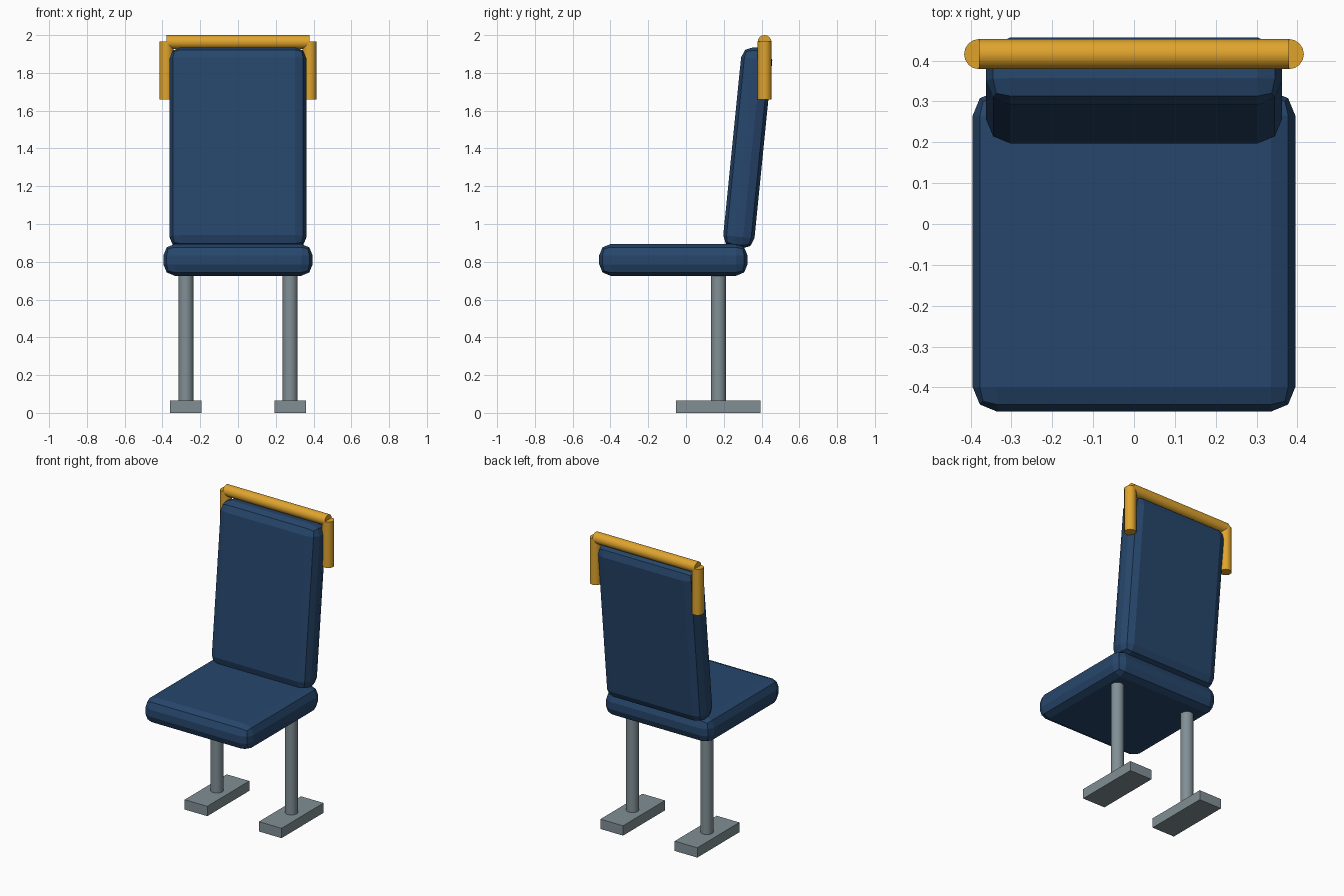
import bpy, math

if "Cube" in bpy.data.objects:
    bpy.data.objects.remove(bpy.data.objects["Cube"])


def material(name, rgb):
    m = bpy.data.materials.new(name)
    m.diffuse_color = (*rgb, 1.0)
    m.use_nodes = True
    m.node_tree.nodes["Principled BSDF"].inputs["Base Color"].default_value = m.diffuse_color
    return m


BLUE = material("navy fabric", (0.02, 0.062, 0.15))
YELLOW = material("yellow rail", (0.74, 0.37, 0.027))
GREY = material("grey metal", (0.22, 0.275, 0.30))


def box(name, size, loc, mat, bevel=0.0, tilt=0.0):
    bpy.ops.mesh.primitive_cube_add(size=1, location=loc)
    ob = bpy.context.object
    ob.name = name
    ob.scale = size
    bpy.ops.object.transform_apply(location=False, rotation=False, scale=True)
    ob.rotation_euler.x = tilt
    ob.data.materials.append(mat)
    if bevel:
        mod = ob.modifiers.new("rounded edges", 'BEVEL')
        mod.width = bevel
        mod.segments = 2
    return ob


def rod(name, radius, length, loc, mat, along_x=False):
    bpy.ops.mesh.primitive_cylinder_add(vertices=16, radius=radius, depth=length, location=loc)
    ob = bpy.context.object
    ob.name = name
    if along_x:
        ob.rotation_euler.y = math.pi / 2
    ob.data.materials.append(mat)
    bpy.ops.object.shade_smooth_by_angle(angle=math.radians(30))
    return ob


# Cushions
box("seat", (0.79, 0.785, 0.168), (0, -0.067, 0.81), BLUE, bevel=0.06)
box("backrest", (0.725, 0.166, 1.066), (0, 0.327, 1.403), BLUE, bevel=0.06, tilt=-0.1)

# Grab rail over the backrest
rod("top_rail", 0.037, 0.758, (0, 0.416, 1.963), YELLOW, along_x=True)

for side, s in (("left", -1), ("right", 1)):
    # Rail ends, legs and feet
    rod(side + "_rail_end", 0.037, 0.308, (s * 0.379, 0.416, 1.812), YELLOW)
    rod(side + "_leg", 0.04, 0.71, (s * 0.276, 0.172, 0.405), GREY)
    box(side + "_foot", (0.168, 0.446, 0.066), (s * 0.276, 0.171, 0.033), GREY)
